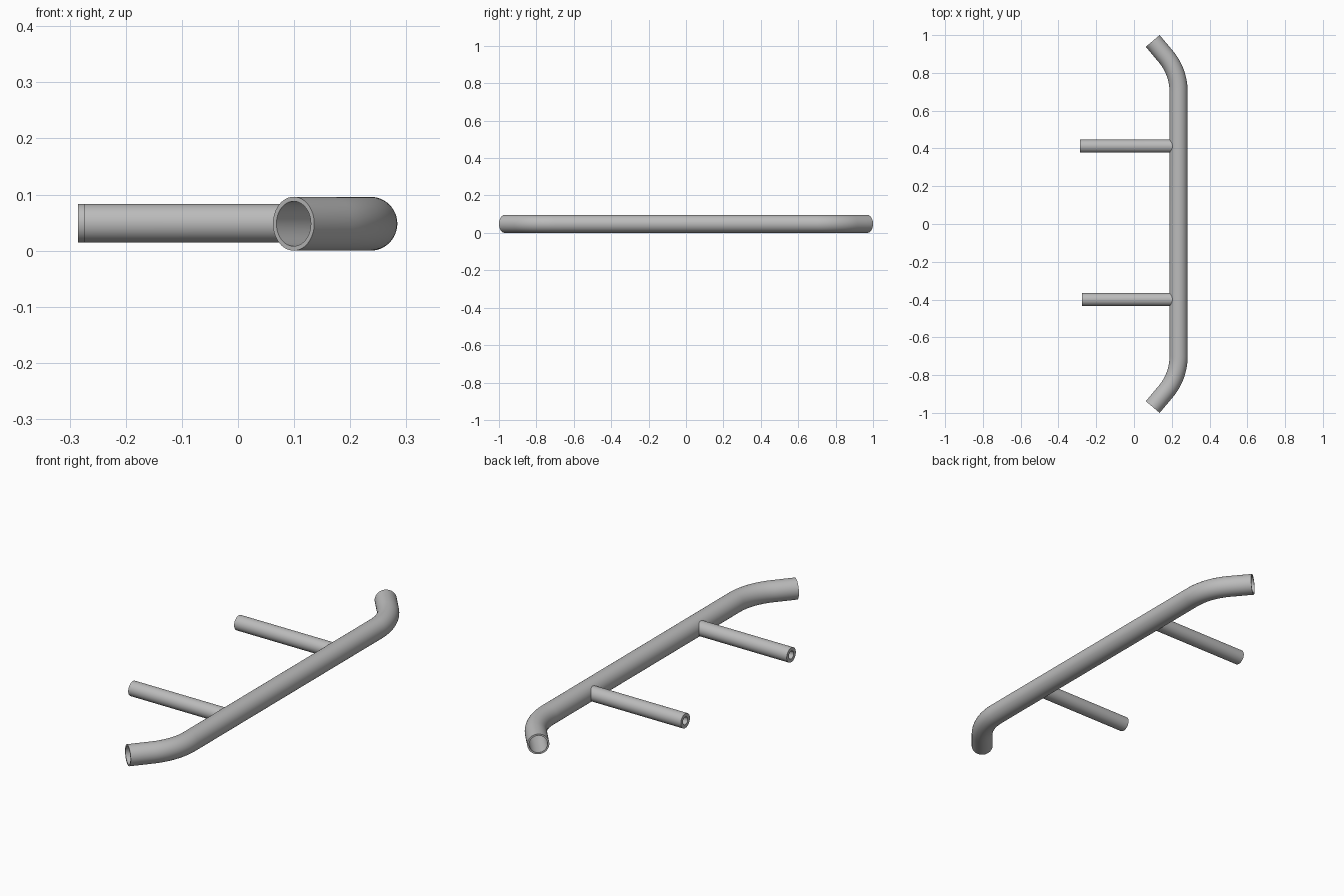
import bpy, bmesh
from math import sin, cos, tan, pi, radians, sqrt
from mathutils import Vector

SIDES = 48
RAIL_X, RAIL_Z, RAIL_R, RAIL_BORE = 0.236, 0.048, 0.048, 0.040

cube = bpy.data.objects.get("Cube")
if cube:
    bpy.data.objects.remove(cube, do_unlink=True)

steel = bpy.data.materials.new("grey_steel")
steel.use_nodes = True
colour = (0.5, 0.5, 0.5, 1)
steel.diffuse_color = colour
steel.node_tree.nodes["Principled BSDF"].inputs["Base Color"].default_value = colour


def pipe(name, path, outer, bore, shape_end=None):
    """Hollow pipe swept along (point, direction) stations in a level plane."""
    bm = bmesh.new()

    def ring(point, direction, radius):
        side = direction.cross(Vector((0, 0, 1))).normalized()
        up = Vector((0, 0, 1))
        return [bm.verts.new(point + radius * (side * cos(a) + up * sin(a)))
                for a in (2 * pi * i / SIDES for i in range(SIDES))]

    outside = [ring(p, d, outer) for p, d in path]
    inside = [ring(p, d, bore) for p, d in path]
    if shape_end:
        for v in outside[-1] + inside[-1]:
            shape_end(v)
    loops = outside + inside[::-1]
    for a, b in zip(loops, loops[1:] + loops[:1]):
        for i in range(SIDES):
            j = (i + 1) % SIDES
            bm.faces.new((a[i], a[j], b[j], b[i]))
    bmesh.ops.recalc_face_normals(bm, faces=bm.faces)
    mesh = bpy.data.meshes.new(name)
    bm.to_mesh(mesh)
    bm.free()
    mesh.materials.append(steel)
    obj = bpy.data.objects.new(name, mesh)
    bpy.context.collection.objects.link(obj)
    bpy.ops.object.select_all(action="DESELECT")
    obj.select_set(True)
    bpy.context.view_layer.objects.active = obj
    bpy.ops.object.shade_smooth_by_angle(angle=radians(35))
    return obj


# Long rail: straight middle, both ends bent inward
BEND, BEND_R, CORNER_Y = radians(40), 0.29, 0.806
start_y = CORNER_Y - BEND_R * tan(BEND / 2)
half = []
for i in range(17):
    a = BEND * i / 16
    half.append((Vector((RAIL_X - BEND_R * (1 - cos(a)), start_y + BEND_R * sin(a), RAIL_Z)),
                 Vector((-sin(a), cos(a), 0))))
tip_dir = half[-1][1]
tip_y = 1 - RAIL_R * sin(BEND)
tip = half[-1][0] + tip_dir * ((tip_y - half[-1][0].y) / tip_dir.y)
half.append((tip, tip_dir))
other = [(Vector((p.x, -p.y, p.z)), Vector((-d.x, d.y, 0))) for p, d in reversed(half)]
pipe("side_rail", other + half, RAIL_R, RAIL_BORE)


# Mounting arms: thick-walled pipes, ends coped to fit the rail
def cope(v):
    mid_wall = (RAIL_R + RAIL_BORE) / 2
    v.co.x = RAIL_X - sqrt(mid_wall ** 2 - (v.co.z - RAIL_Z) ** 2)


for name, y, end_x in (("front_arm", -0.40, -0.274), ("rear_arm", 0.412, -0.285)):
    along = Vector((1, 0, 0))
    stations = [(Vector((x, y, RAIL_Z + 0.001)), along) for x in (end_x, 0.19)]
    pipe(name, stations, 0.0345, 0.018, cope)
